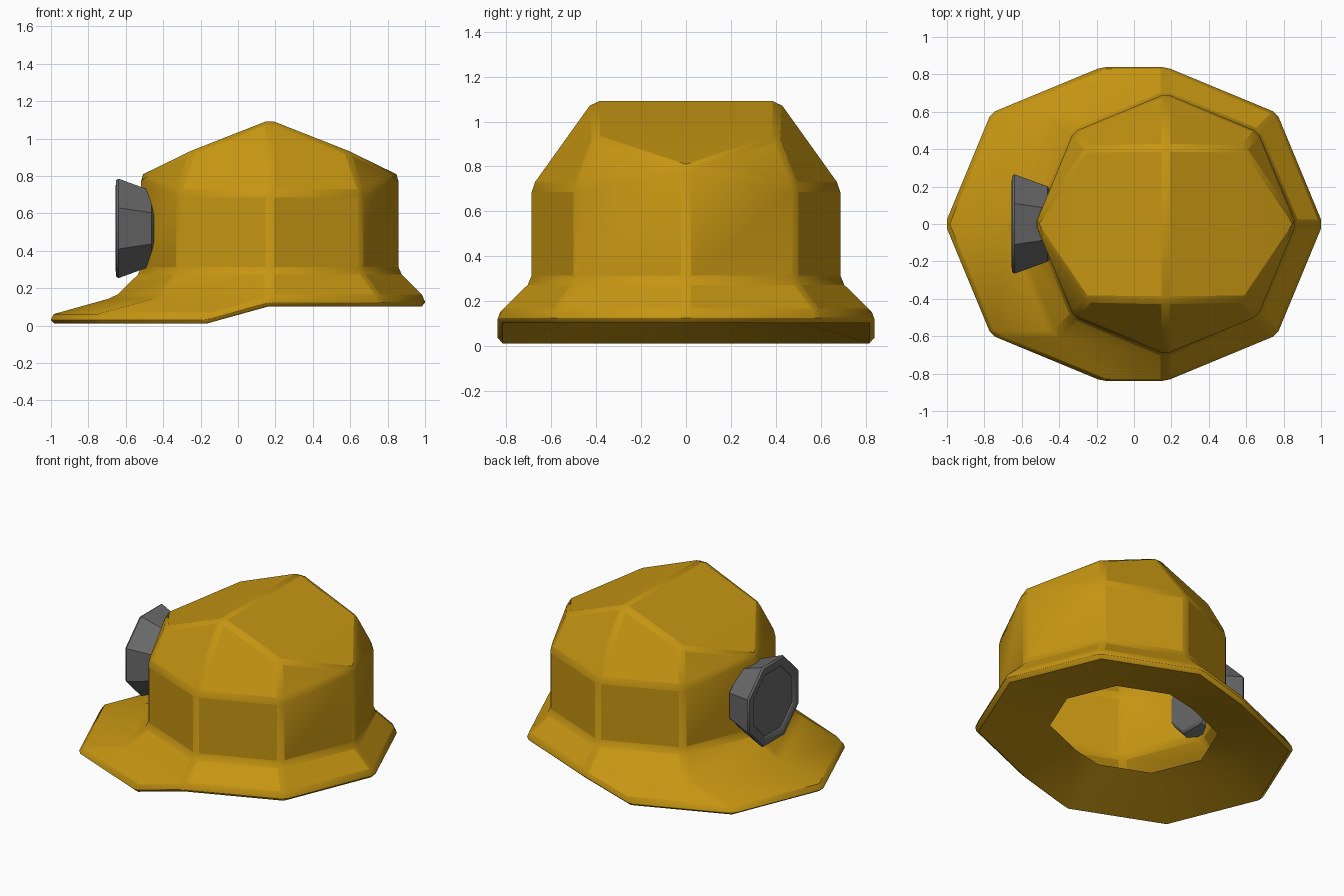
import bpy, bmesh, math

if "Cube" in bpy.data.objects:
    bpy.data.objects.remove(bpy.data.objects["Cube"])


def material(name, rgb):
    m = bpy.data.materials.new(name)
    m.diffuse_color = (*rgb, 1)
    m.use_nodes = True
    m.node_tree.nodes["Principled BSDF"].inputs["Base Color"].default_value = m.diffuse_color
    return m


def finish(name, bm, mat, bevel, limit):
    me = bpy.data.meshes.new(name)
    bm.to_mesh(me)
    bm.free()
    ob = bpy.data.objects.new(name, me)
    bpy.context.collection.objects.link(ob)
    me.materials.append(mat)
    mod = ob.modifiers.new("soft_edges", 'BEVEL')
    mod.width = bevel
    mod.segments = 1
    mod.limit_method = 'ANGLE'
    mod.angle_limit = math.radians(limit)
    bpy.ops.object.select_all(action='DESELECT')
    bpy.context.view_layer.objects.active = ob
    ob.select_set(True)
    bpy.ops.object.shade_smooth_by_angle(angle=math.radians(30))
    return ob


yellow = material("helmet_yellow", (0.56, 0.30, 0.006))
grey = material("lamp_grey", (0.14, 0.14, 0.14))

# Helmet shell: octagonal crown, flared brim, front peak, open underside
bm = bmesh.new()


def oct_pt(k, r, cx, z):
    a = math.radians(45 * k)
    return bm.verts.new((cx + r * math.cos(a), r * math.sin(a), z))


def bridge(a, b, closed=True):
    n = len(a)
    for i in range(n if closed else n - 1):
        j = (i + 1) % n
        bm.faces.new((a[i], a[j], b[j], b[i]))


CX = 0.17
top = [oct_pt(k, 0.697, CX, 0.80 if k in (0, 4) else 0.71) for k in range(8)]
base = [oct_pt(k, 0.697, CX, 0.29) for k in range(8)]
flare = [oct_pt(k, 0.84, CX, 0.15) for k in range(8)]
bridge(base, top)
bridge(flare, base)

# roof: ridge across the width, sloping to both ends
roof = {}
for k, dx, y, z in ((1, .42, .41, .935), (2, 0, .415, 1.10), (3, -.42, .41, .935)):
    roof[k] = bm.verts.new((CX + dx, y, z))
    roof[8 - k] = bm.verts.new((CX + dx, -y, z))
for a, b in ((1, 2), (2, 3), (5, 6), (6, 7)):
    bm.faces.new((top[a], top[b], roof[b], roof[a]))
for a, b in ((0, 1), (4, 3), (4, 5), (0, 7)):
    bm.faces.new((top[a], top[b], roof[b]))
for a, b in ((1, 2), (2, 3)):
    bm.faces.new((roof[a], roof[b], roof[8 - b], roof[8 - a]))
for a in (0, 4):
    b = 1 if a == 0 else 3
    bm.faces.new((top[a], roof[b], roof[8 - b]))

# peak: lowered half octagon pushed forward
peak = [oct_pt(k, 0.84, -CX, 0.055) for k in range(2, 7)]
bridge(flare[2:7], peak, closed=False)

# brim edge and sloping underside with the head opening
outer = [flare[k % 8] for k in range(-2, 3)] + peak
under = [bm.verts.new((v.co.x, v.co.y, v.co.z - 0.05)) for v in outer]
hole = [bm.verts.new((v.co.x * .525, v.co.y * .525, .16 if v.co.x > 0 else .125))
        for v in outer]
bridge(outer, under)
bridge(under, hole)
bmesh.ops.recalc_face_normals(bm, faces=bm.faces)
finish("helmet", bm, yellow, 0.03, 20)

# Lamp: tapered octagonal can with a shallow recessed face
bm = bmesh.new()


def lamp_ring(x, r):
    return [bm.verts.new((x, r * math.cos(a), 0.52 + r * math.sin(a)))
            for a in (math.radians(22.5 + 45 * k) for k in range(8))]


rings = [lamp_ring(x, r) for x, r in
         ((-0.45, 0.213), (-0.65, 0.292), (-0.655, 0.235), (-0.64, 0.22))]
for a, b in zip(rings, rings[1:]):
    bridge(a, b)
bm.faces.new(rings[0])
bm.faces.new(rings[-1])
bmesh.ops.recalc_face_normals(bm, faces=bm.faces)
finish("head_lamp", bm, grey, 0.012, 50)
